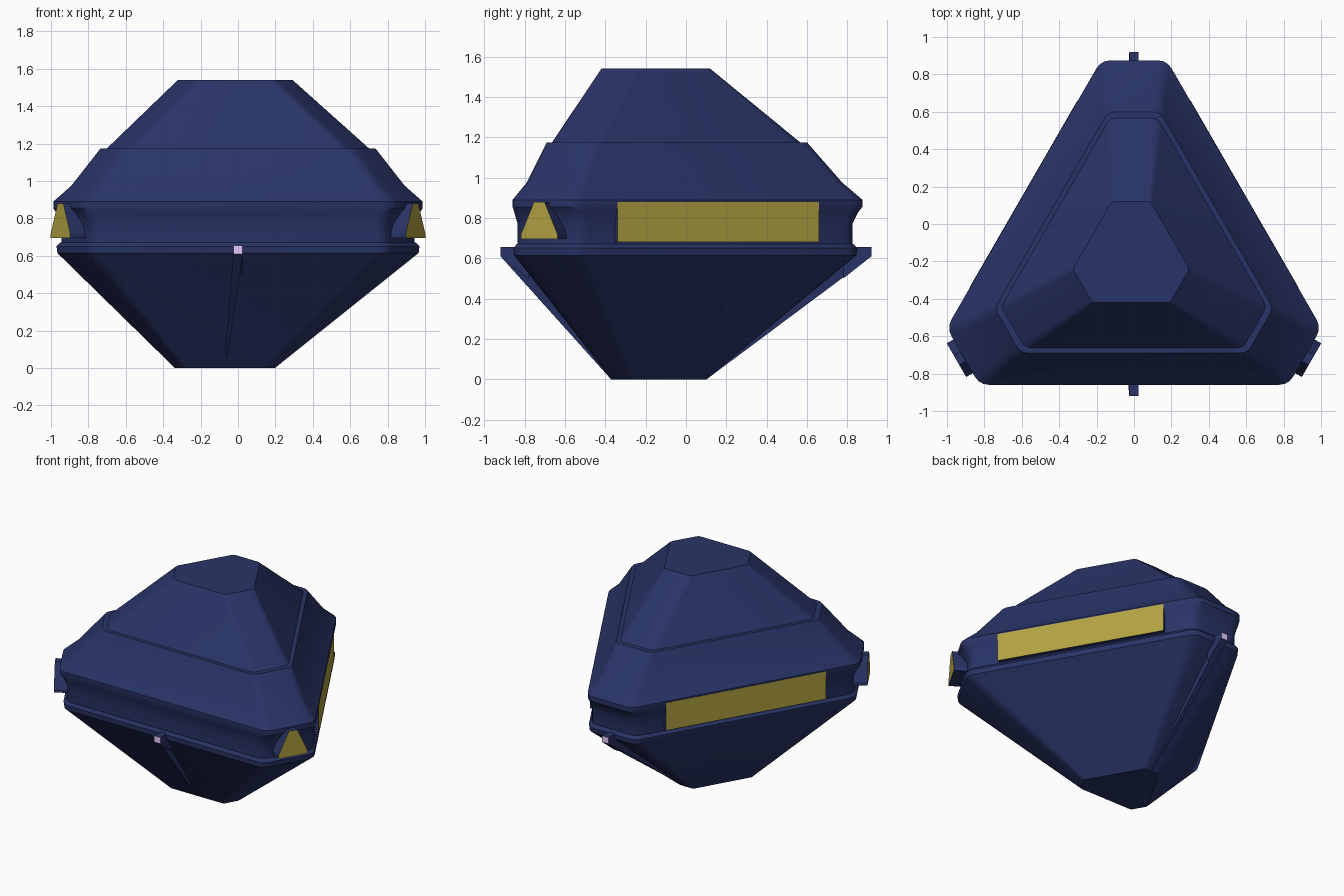
import bpy, bmesh, math
from mathutils import Vector

if "Cube" in bpy.data.objects:
    bpy.data.objects.remove(bpy.data.objects["Cube"])

CY = -0.18  # centre of the triangular plan


def material(name, rgb):
    m = bpy.data.materials.new(name)
    m.diffuse_color = (*rgb, 1)
    m.use_nodes = True
    m.node_tree.nodes["Principled BSDF"].inputs["Base Color"].default_value = m.diffuse_color
    return m


NAVY = material("navy", (0.022, 0.034, 0.135))
GOLD = material("gold", (0.45, 0.36, 0.055))
PALE = material("pale_violet", (0.8, 0.6, 1.0))


def make(name, rings, mats, end_mat=0, smooth=False):
    """Loft equal-length rings into a closed solid; end_mat colours the last cap."""
    bm = bmesh.new()
    loops = [[bm.verts.new(p) for p in ring] for ring in rings]
    n = len(loops[0])
    for a, b in zip(loops, loops[1:]):
        for i in range(n):
            j = (i + 1) % n
            bm.faces.new((a[i], a[j], b[j], b[i]))
    bm.faces.new(loops[0][::-1])
    cap = bm.faces.new(loops[-1])
    cap.material_index = end_mat
    bmesh.ops.recalc_face_normals(bm, faces=bm.faces)
    me = bpy.data.meshes.new(name)
    bm.to_mesh(me)
    bm.free()
    for m in mats:
        me.materials.append(m)
    ob = bpy.data.objects.new(name, me)
    bpy.context.collection.objects.link(ob)
    if smooth:
        bpy.context.view_layer.objects.active = ob
        ob.select_set(True)
        bpy.ops.object.shade_smooth_by_angle(angle=math.radians(32))
        ob.select_set(False)
    return ob


def plan(r, k, z, dx=0.0):
    """Triangle (inradius r) with corners cut at distance k, corners rounded."""
    pts = []
    for i in range(6):
        a0 = math.radians(-90 + 60 * i)
        d0, d1 = (r, k) if i % 2 == 0 else (k, r)
        t = (d1 - d0 * 0.5) / math.sin(math.radians(60))
        pts.append(Vector((d0 * math.cos(a0) - t * math.sin(a0) + dx,
                           d0 * math.sin(a0) + t * math.cos(a0) + CY, z)))
    out, cut = [], 0.075 * r
    for i, p in enumerate(pts):
        a = p + (pts[i - 1] - p).normalized() * cut
        b = p + (pts[(i + 1) % 6] - p).normalized() * cut
        for t in (0, 0.33, 0.67, 1):
            out.append(a * (1 - t) ** 2 + p * 2 * t * (1 - t) + b * t * t)
    return out


# Main shell: lower hull, waist and upper body
make("lower_hull", [plan(0.19, 0.28, 0, -0.07), plan(0.672, 1.025, 0.615),
                    plan(0.675, 1.03, 0.65), plan(0.66, 1.01, 0.67)],
     [NAVY], smooth=True)
make("upper_body", [plan(0.655, 1.005, 0.665), plan(0.655, 1.005, 0.77),
                    plan(0.672, 1.035, 0.83), plan(0.68, 1.055, 0.855),
                    plan(0.68, 1.055, 0.89), plan(0.61, 0.955, 0.975),
                    plan(0.51, 0.78, 1.175)], [NAVY], smooth=True)
make("top_cap", [plan(0.487, 0.752, 1.17), plan(0.24, 0.30, 1.54, -0.015)],
     [NAVY], smooth=True)


def panel(name, angle, profile, inner, outer):
    """Extrude a (sideways, z) profile outwards with a gold outer face."""
    n = Vector((math.cos(angle), math.sin(angle), 0))
    t = Vector((-n.y, n.x, 0))
    rings = [[Vector((0, CY, z)) + n * d + t * s for s, z in profile]
             for d in (inner, outer)]
    make(name, rings, [NAVY, GOLD], 1)


strip = [(-0.577, 0.68), (0.577, 0.68), (0.577, 0.88), (-0.577, 0.88)]
lamp = [(-0.104, 0.695), (0.104, 0.695), (0.104, 0.72), (0.03, 0.88),
        (-0.03, 0.88), (-0.104, 0.72)]
for side, s_ang, l_ang in (("right", 30, -30), ("left", 150, 210)):
    panel(side + "_light_strip", math.radians(s_ang), strip, 0.62, 0.682)
    panel(side + "_corner_lamp", math.radians(l_ang), lamp, 0.95, 1.096)

# Tapering fins running down the front and back of the hull
for name, tip, root, foot in (("front_fin", -0.92, -0.78, -0.372),
                              ("back_fin", 0.92, 0.78, 0.102)):
    inner_foot = foot + math.copysign(0.05, -tip)
    rings = []
    for y, z0, z1, fy in ((root, 0.5, 0.655, None), (tip, 0.61, 0.655, None)):
        rings.append([Vector((x, y, z)) for x, z in
                      ((-0.025, z0), (0.025, z0), (0.025, z1), (-0.025, z1))])
    make(name + "_tip", rings, [NAVY, PALE], 1)
    make(name, [[Vector((-0.025, tip, 0.61)), Vector((0.025, tip, 0.61)),
                 Vector((0.025, root, 0.61)), Vector((-0.025, root, 0.61))],
                [Vector((-0.075, foot, 0)), Vector((-0.065, foot, 0)),
                 Vector((-0.065, inner_foot, 0)), Vector((-0.075, inner_foot, 0))]],
         [NAVY])
